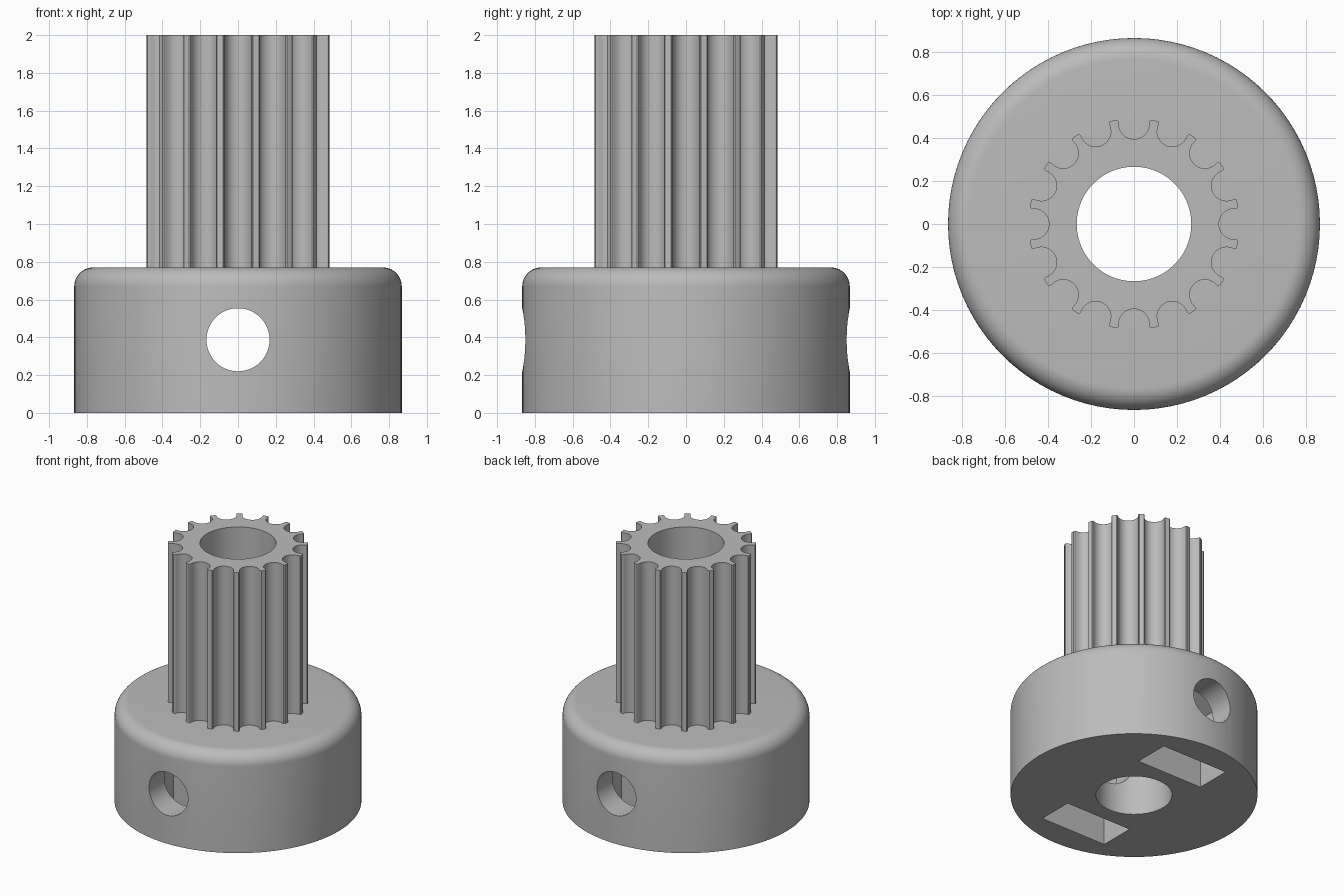
import bpy, bmesh
from math import sin, cos, pi, radians

if "Cube" in bpy.data.objects:
    bpy.data.objects.remove(bpy.data.objects["Cube"])

HUB_R, HUB_H, FILLET = 0.867, 0.77, 0.1
BORE_R, TOP = 0.267, 2.0
TEETH, TIP_R, ROOT_R, GROOVE_R = 16, 0.492, 0.396, 0.071
SCREW_Z, SCREW_R = 0.387, 0.167
NUT_HALF, NUT_POINT = 0.283, 0.327
SEGMENTS = 96

grey = bpy.data.materials.new("plain_grey")
grey.use_nodes = True
colour = (0.5, 0.5, 0.5, 1)
grey.diffuse_color = colour
grey.node_tree.nodes["Principled BSDF"].inputs["Base Color"].default_value = colour


def finish(name, bm):
    bmesh.ops.recalc_face_normals(bm, faces=bm.faces)
    mesh = bpy.data.meshes.new(name)
    bm.to_mesh(mesh)
    bm.free()
    mesh.materials.append(grey)
    obj = bpy.data.objects.new(name, mesh)
    bpy.context.collection.objects.link(obj)
    return obj


def select(obj):
    bpy.ops.object.select_all(action="DESELECT")
    obj.select_set(True)
    bpy.context.view_layer.objects.active = obj


def bridge(bm, a, b):
    for i in range(len(a)):
        j = (i + 1) % len(a)
        bm.faces.new((a[i], a[j], b[j], b[i]))


def circle(r, n):
    return [(r * cos(2 * pi * i / n), r * sin(2 * pi * i / n)) for i in range(n)]


def lathe(name, profile):
    bm = bmesh.new()
    rings = [[bm.verts.new((x, y, z)) for x, y in circle(r, SEGMENTS)] for r, z in profile]
    for i, ring in enumerate(rings):
        bridge(bm, ring, rings[(i + 1) % len(rings)])
    return finish(name, bm)


def prism_along_y(name, outline, y0, y1):
    bm = bmesh.new()
    ends = [[bm.verts.new((x, y, z)) for x, z in outline] for y in (y0, y1)]
    bridge(bm, *ends)
    for end in ends:
        bm.faces.new(end)
    return finish(name, bm)


def cut(target, cutter):
    cutter.hide_render = True
    mod = target.modifiers.new("cut", "BOOLEAN")
    mod.operation, mod.solver, mod.object = "DIFFERENCE", "EXACT", cutter
    select(target)
    bpy.ops.object.modifier_apply(modifier=mod.name)
    bpy.data.objects.remove(cutter)


# Hub: a ring with a rounded upper rim
rim = [(HUB_R - FILLET + FILLET * cos(a), HUB_H - FILLET + FILLET * sin(a))
       for a in (radians(9 * i) for i in range(11))]
hub = lathe("hub", [(BORE_R, 0), (HUB_R, 0)] + rim + [(BORE_R, HUB_H)])

# Screw hole right through the hub
hole = [(x, z + SCREW_Z) for x, z in circle(SCREW_R, 48)]
cut(hub, prism_along_y("screw_cutter", hole, -1, 1))

# Nut pockets, open below, with a pointed roof
pocket = [(-NUT_HALF, -0.1), (NUT_HALF, -0.1), (NUT_HALF, SCREW_Z + NUT_POINT / 2),
          (0, SCREW_Z + NUT_POINT), (-NUT_HALF, SCREW_Z + NUT_POINT / 2)]
for side in (-1, 1):
    cut(hub, prism_along_y("nut_cutter", pocket, side * 0.387, side * 0.663))

# Toothed shaft: one round groove with flared lips, repeated about the axis
half = [(GROOVE_R * sin(a), ROOT_R + GROOVE_R * (1 - cos(a)))
        for a in (radians(11.25 * i) for i in range(9))]
half += [(0.0715, 0.475), (0.074, 0.481)]
lip = radians(9.4)
half.append((TIP_R * sin(lip), TIP_R * cos(lip)))
groove = [(-x, y) for x, y in reversed(half[1:])] + half
outline = []
for t in range(TEETH):
    a = -2 * pi * t / TEETH
    outline += [(x * cos(a) - y * sin(a), x * sin(a) + y * cos(a)) for x, y in groove]

bm = bmesh.new()
caps = []
for loop in (outline, circle(BORE_R, SEGMENTS)):
    low, high = [[bm.verts.new((x, y, z)) for x, y in loop] for z in (HUB_H, TOP)]
    bridge(bm, low, high)
    caps.append((low, high))
for level in (0, 1):
    ends = {v for pair in caps for v in pair[level]}
    edges = [e for e in bm.edges if e.verts[0] in ends and e.verts[1] in ends]
    bmesh.ops.triangle_fill(bm, edges=edges, use_beauty=True)
shaft = finish("toothed_shaft", bm)

for obj in (hub, shaft):
    select(obj)
    bpy.ops.object.shade_smooth_by_angle(angle=radians(30))
